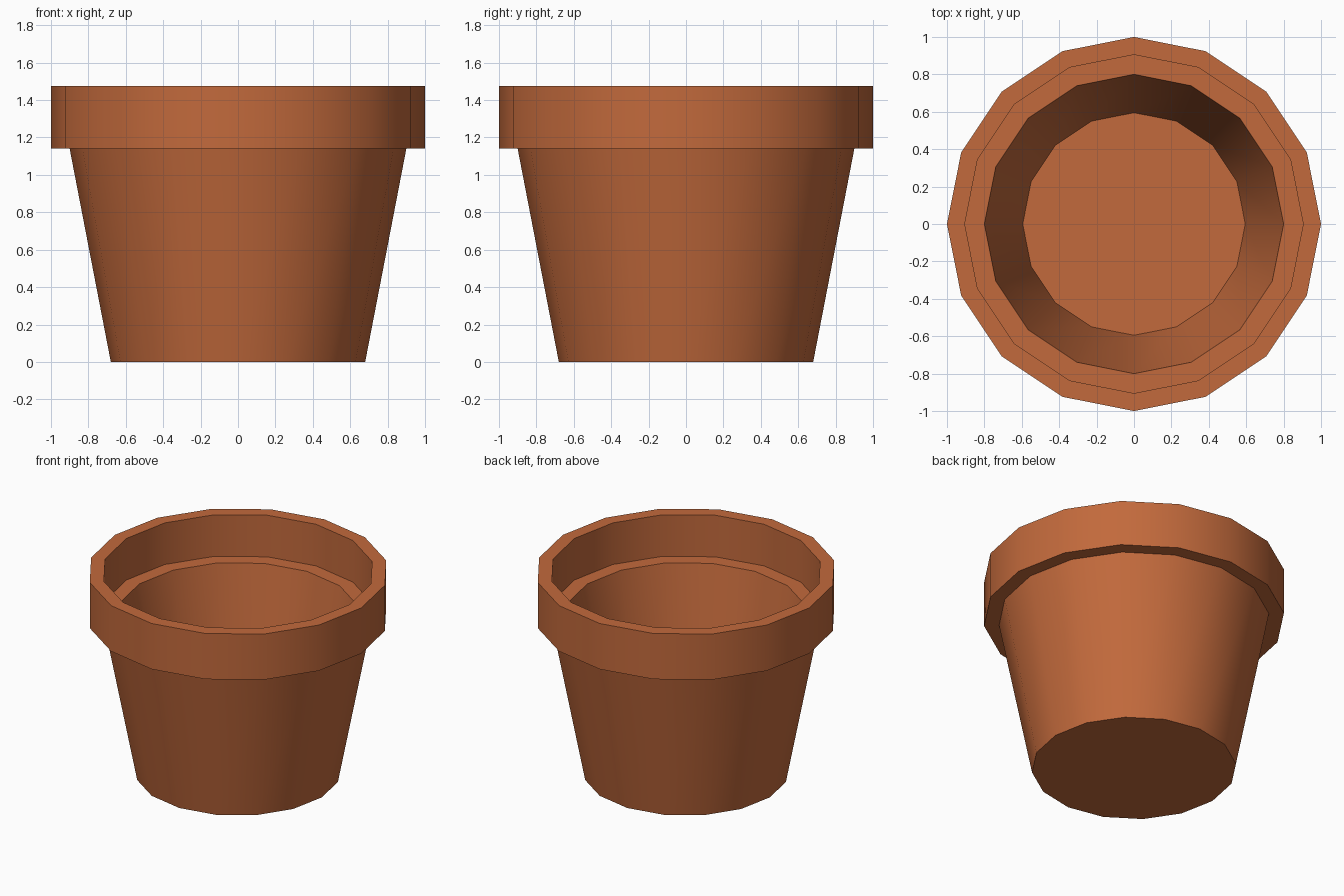
import bpy, bmesh, math

SIDES = 16

cube = bpy.data.objects.get("Cube")
if cube:
    bpy.data.objects.remove(cube, do_unlink=True)


def make_material(name, rgb):
    mat = bpy.data.materials.new(name)
    mat.use_nodes = True
    colour = (*rgb, 1.0)
    mat.diffuse_color = colour
    mat.node_tree.nodes["Principled BSDF"].inputs["Base Color"].default_value = colour
    return mat


def lathe(name, profile, mat):
    """Spin a (radius, height) profile around z."""
    bm = bmesh.new()
    verts = [bm.verts.new((r, 0, z)) for r, z in profile]
    edges = [bm.edges.new(pair) for pair in zip(verts, verts[1:])]
    bmesh.ops.spin(bm, geom=verts + edges, cent=(0, 0, 0), axis=(0, 0, 1),
                   angle=math.tau, steps=SIDES, use_merge=False)
    bmesh.ops.remove_doubles(bm, verts=bm.verts[:], dist=0.0005)
    # Join the flat fans of the base and floor into single polygons
    bmesh.ops.dissolve_verts(bm, verts=[v for v in bm.verts if v.co.xy.length < 0.001])
    bmesh.ops.recalc_face_normals(bm, faces=bm.faces[:])
    mesh = bpy.data.meshes.new(name)
    bm.to_mesh(mesh)
    bm.free()
    obj = bpy.data.objects.new(name, mesh)
    bpy.context.collection.objects.link(obj)
    mesh.materials.append(mat)
    bpy.ops.object.select_all(action="DESELECT")
    obj.select_set(True)
    bpy.context.view_layer.objects.active = obj
    bpy.ops.object.shade_smooth_by_angle(angle=math.radians(30))
    return obj


terracotta = make_material("terracotta", (0.54, 0.143, 0.045))

# Pot wall with overhanging rim, inner ledge and floor
outside = [(0, 0), (0.68, 0), (0.9, 1.14), (1.0, 1.14), (1.0, 1.475)]
inside = [(0.905, 1.475), (0.905, 1.17), (0.8, 1.17), (0.595, 0.11), (0, 0.11)]
lathe("flower_pot", outside + inside, terracotta)
